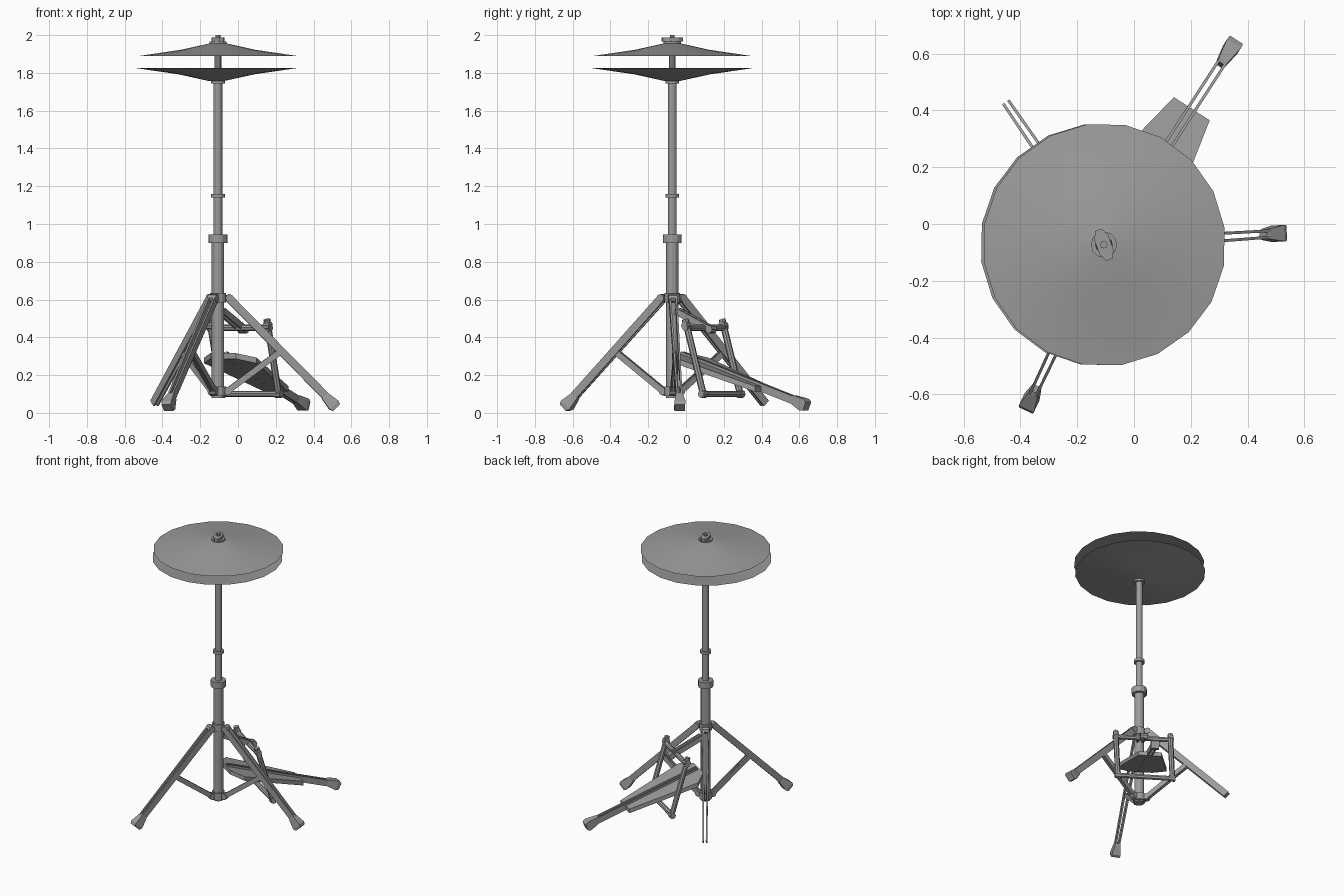
import bpy, bmesh, math
from mathutils import Vector

if "Cube" in bpy.data.objects:
    bpy.data.objects.remove(bpy.data.objects["Cube"])

AX, AY = -0.106, -0.073          # stand axis
UP = Vector((0, 0, 1))
METAL = bpy.data.materials.new("dark_grey")
METAL.diffuse_color = (0.33, 0.33, 0.33, 1)
METAL.use_nodes = True
METAL.node_tree.nodes["Principled BSDF"].inputs["Base Color"].default_value = METAL.diffuse_color


def polar(deg, s, t, z):
    """Point at distance s along a heading from the axis, t to its left."""
    a = math.radians(deg)
    c, n = math.cos(a), math.sin(a)
    return Vector((AX + s * c - t * n, AY + s * n + t * c, z))


def make(name, bm):
    bmesh.ops.recalc_face_normals(bm, faces=bm.faces)
    me = bpy.data.meshes.new(name)
    bm.to_mesh(me)
    bm.free()
    me.materials.append(METAL)
    ob = bpy.data.objects.new(name, me)
    bpy.context.collection.objects.link(ob)
    return ob


def loft(name, rings):
    """Skin between closed rings of points and cap both ends."""
    bm = bmesh.new()
    loops = [[bm.verts.new(p) for p in r] for r in rings]
    n = len(loops[0])
    for a, b in zip(loops, loops[1:]):
        for i in range(n):
            j = (i + 1) % n
            bm.faces.new((a[i], a[j], b[j], b[i]))
    bm.faces.new(loops[0])
    bm.faces.new(loops[-1])
    return make(name, bm)


def smooth(ob, deg=35):
    bpy.ops.object.select_all(action='DESELECT')
    ob.select_set(True)
    bpy.context.view_layer.objects.active = ob
    bpy.ops.object.shade_smooth_by_angle(angle=math.radians(deg))


def beam(name, a, b, sections):
    """Rectangular beam from a to b; sections = (fraction, half width, half height)."""
    d = (b - a).normalized()
    side = d.cross(UP).normalized()
    up = side.cross(d)
    rings = []
    for f, w, h in sections:
        p = a.lerp(b, f)
        rings.append([p + side * w * i + up * h * j for i, j in ((-1, -1), (1, -1), (1, 1), (-1, 1))])
    return loft(name, rings)


def rod(name, a, b, r, n=8):
    d = (b - a).normalized()
    u = d.orthogonal().normalized()
    v = d.cross(u)
    ang = [2 * math.pi * i / n for i in range(n)]
    return loft(name, [[p + r * (u * math.cos(t) + v * math.sin(t)) for t in ang] for p in (a, b)])


def turned(name, profile, n=12, start=0, dx=0):
    """Vertical stack of rings (r, z) around the axis."""
    return loft(name, [[polar(start + 360 * i / n, r, 0, z) + Vector((dx, 0, 0)) for i in range(n)]
                       for r, z in profile])


def twin(name, deg, s0, z0, s1, z1, h, gap0, gap1, w=0.005):
    """Pair of parallel flat strips."""
    for k, side in ((1, "left"), (-1, "right")):
        beam(f"{name}_{side}", polar(deg, s0, k * gap0, z0), polar(deg, s1, k * gap1, z1),
             [(0, w, h), (1, w, h)])


def foot(name, deg, s0, z0, s1, z1):
    beam(name, polar(deg, s0, 0, z0), polar(deg, s1, 0, z1),
         [(0, 0.014, 0.018), (0.15, 0.019, 0.023), (0.8, 0.029, 0.033), (1, 0.027, 0.024)])


# Centre column and collars
turned("lower_tube", [(0.033, 0.08), (0.033, 0.92)])
turned("upper_tube", [(0.023, 0.92), (0.023, 1.75)])
turned("pull_rod", [(0.018, 1.75), (0.018, 1.96)], 10)
turned("height_clamp", [(0.05, 0.90), (0.05, 0.945)])
turned("rod_collar", [(0.036, 1.14), (0.036, 1.16)])
turned("cymbal_seat", [(0.036, 1.745), (0.036, 1.765)])
turned("upper_hub", [(0.042, 0.585), (0.042, 0.635)])
turned("lower_hub", [(0.042, 0.09), (0.042, 0.14)])

# Cymbals: thin shallow shells with 20 sides
top = [(0.428, 1.889), (0.2, 1.922), (0.045, 1.956)]
low = [(r, 3.714 - z) for r, z in top]
smooth(turned("top_cymbal", [(0.03, 1.951)] + [(r, z - 0.005) for r, z in top[:0:-1]] + top, 20, 8, 0.001))
smooth(turned("bottom_cymbal", [(0.03, 1.763)] + [(r, z + 0.005) for r, z in low[:0:-1]] + low, 20, 8, -0.008))

# Felt washer, wing nut and rod tip
turned("felt_washer", [(0.046, 1.953), (0.046, 1.966)])
turned("nut_body", [(0.03, 1.966), (0.026, 1.985)])
beam("nut_wings", polar(-70, -0.056, 0, 1.976), polar(-70, 0.056, 0, 1.976),
     [(0, 0.012, 0.011), (0.25, 0.026, 0.011), (0.75, 0.026, 0.011), (1, 0.012, 0.011)])
turned("rod_tip", [(0.013, 1.96), (0.013, 2.0)], 8)

# Tripod legs with braces; the rear left leg has no rubber foot
for nm, deg, end in (("right", 3.7, 0.61), ("rear_left", 124.5, 0.595), ("front", -115.3, 0.61)):
    twin(f"{nm}_leg", deg, 0.06, 0.605, end, 0.05, 0.021, 0.017, 0.011)
    twin(f"{nm}_brace", deg, 0.05, 0.115, 0.325, 0.32, 0.016, 0.009, 0.009)
    rod(f"{nm}_leg_pivot", polar(deg, 0.06, -0.024, 0.607), polar(deg, 0.06, 0.024, 0.607), 0.022)
    rod(f"{nm}_brace_pivot", polar(deg, 0.05, -0.018, 0.115), polar(deg, 0.05, 0.018, 0.115), 0.022)
    if nm != "rear_left":
        foot(f"{nm}_foot", deg, 0.562, 0.095, 0.628, 0.0275)

# Foot pedal: tapered plate on a twin rail
PD = 57.1
slope = lambda s: 0.333 - 0.335 * s
outline = [(0.05, 0.08), (0.12, 0.165), (0.57, 0.075), (0.57, -0.075), (0.12, -0.165), (0.05, -0.08)]
loft("pedal_plate", [[polar(PD, s, t, slope(s) - d) for s, t in outline] for d in (0, 0.03)])
twin("pedal_rail", PD, 0.06, slope(0.06) - 0.008, 0.79, slope(0.79) - 0.008, 0.021, 0.013, 0.013)
foot("pedal_foot", PD, 0.755, 0.076, 0.85, 0.036)

# Pedal linkage: two axles, side links and hub arms
US, UZ, LS, LZ = 0.21, 0.45, 0.312, 0.10
rod("upper_axle", polar(PD, US, -0.2, UZ), polar(PD, US, 0.2, UZ), 0.017)
rod("lower_axle", polar(PD, LS, -0.2, LZ), polar(PD, LS, 0.2, LZ), 0.017)
for k, side in ((1, "left"), (-1, "right")):
    t = 0.18 * k
    rod(f"{side}_link", polar(PD, US - 0.012, t, 0.495), polar(PD, LS, t, LZ), 0.018)
    for lab, s, z in (("upper", US - 0.004, 0.462), ("lower", LS, LZ)):
        rod(f"{side}_{lab}_knob", polar(PD, s, t - 0.018, z), polar(PD, s, t + 0.018, z), 0.022)
twin("hub_arm", PD, 0.03, 0.54, 0.25, 0.44, 0.017, 0.017, 0.017)
rod("arm_pivot", polar(PD, 0.245, -0.024, 0.443), polar(PD, 0.245, 0.024, 0.443), 0.022)
